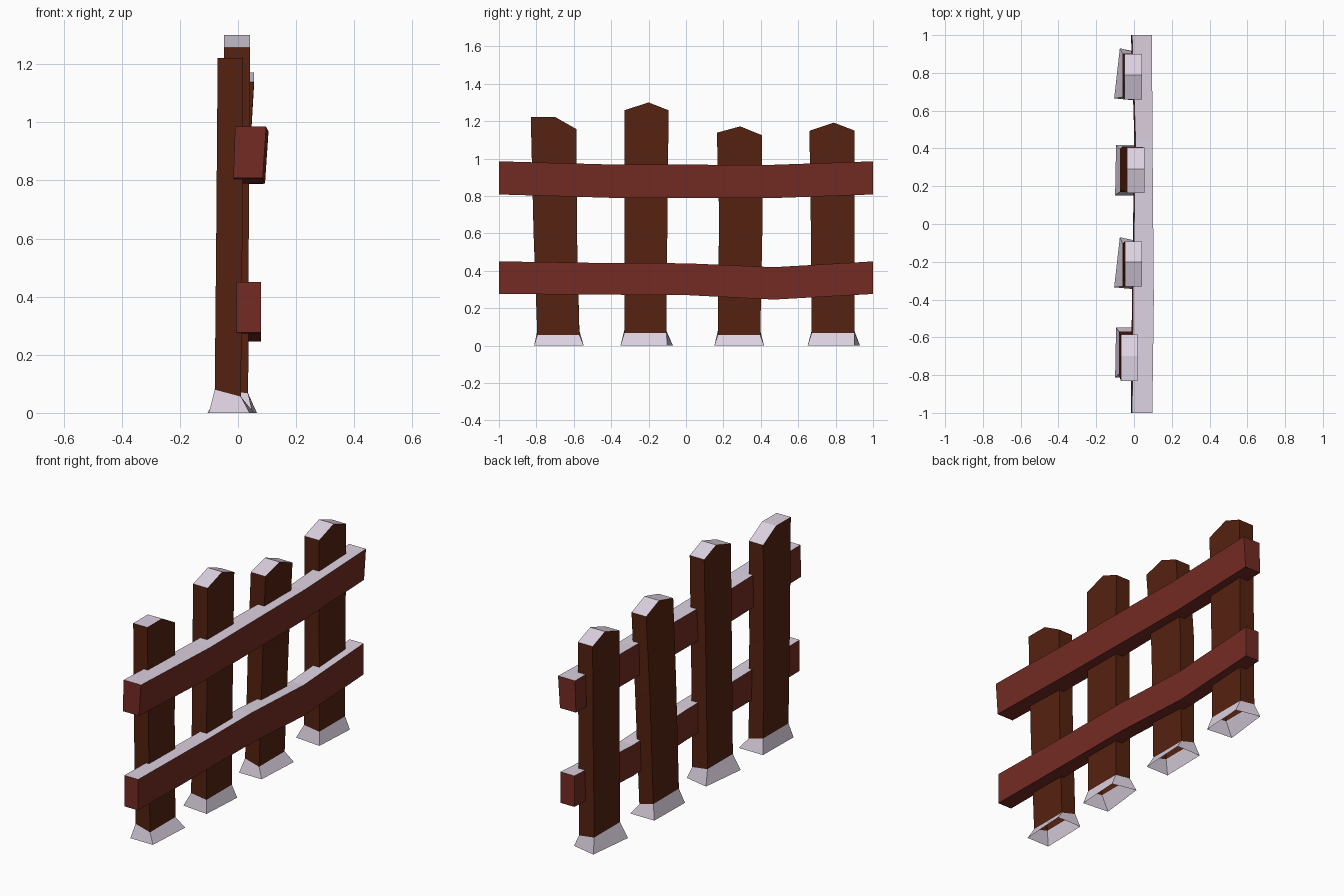
import bpy, bmesh

if "Cube" in bpy.data.objects:
    bpy.data.objects.remove(bpy.data.objects["Cube"])

def material(name, rgb):
    m = bpy.data.materials.new(name)
    m.diffuse_color = (*rgb, 1)
    m.use_nodes = True
    m.node_tree.nodes["Principled BSDF"].inputs["Base Color"].default_value = m.diffuse_color
    return m

BROWN = material("dark brown wood", (0.091, 0.016, 0.005))
RED = material("red brown wood", (0.175, 0.024, 0.017))
SNOW = material("pale snow", (0.72, 0.64, 0.75))

def build(name, verts, faces, mats):
    """faces: list of (indices, material slot)"""
    me = bpy.data.meshes.new(name)
    me.from_pydata(verts, [], [f for f, _ in faces])
    for m in mats:
        me.materials.append(m)
    for p, (_, slot) in zip(me.polygons, faces):
        p.material_index = slot
    me.update()
    ob = bpy.data.objects.new(name, me)
    bpy.context.collection.objects.link(ob)
    bm = bmesh.new()
    bm.from_mesh(me)
    bmesh.ops.recalc_face_normals(bm, faces=bm.faces)
    bm.to_mesh(me)
    bm.free()
    return ob

def picket(name, low, mid, top, skirt):
    """low/mid: x0, x1, y0, y1, zs; top: x0, x1 and three (y, z) points."""
    x0, x1, y0, y1, za, zb = low
    v = [(x0, y0, za), (x1, y0, zb), (x1, y1, zb), (x0, y1, za)]
    x0, x1, y0, y1, z = mid
    v += [(x0, y0, z), (x1, y0, z), (x1, y1, z), (x0, y1, z)]
    a, b, pts = top
    v += [(a, y, z) for y, z in pts] + [(b, y, z) for y, z in pts]
    f = [((i, (i + 1) % 4, 4 + (i + 1) % 4, 4 + i), 0) for i in range(4)]
    f += [((4, 5, 11, 8), 0), ((5, 6, 13, 12, 11), 0),
          ((6, 7, 10, 13), 0), ((7, 4, 8, 9, 10), 0),
          ((8, 11, 12, 9), 1), ((9, 12, 13, 10), 1)]
    build(name, v, f, [BROWN, SNOW])
    # open snow skirt around the foot
    sv = v[:4] + [(x, y, 0) for x, y in skirt]
    sf = [((i, (i + 1) % 4, 4 + (i + 1) % 4, 4 + i), 0) for i in range(4)]
    build(name + "_snow_foot", sv, sf, [SNOW])

def square_skirt(y):
    return [(-0.10, y - 0.135), (0.04, y - 0.135), (0.055, y + 0.13), (-0.095, y + 0.13)]

def skewed_skirt(y):
    return [(-0.105, y - 0.135), (0.05, y - 0.15), (0.065, y + 0.10), (-0.075, y + 0.13)]

picket("picket_1", (-0.08, 0.01, -0.795, -0.57, 0.08, 0.056),
       (-0.075, 0.015, -0.815, -0.583, 0.6),
       (-0.07, 0.018, [(-0.83, 1.222), (-0.70, 1.222), (-0.585, 1.157)]),
       square_skirt(-0.677))
picket("picket_2", (-0.06, 0.035, -0.33, -0.105, 0.08, 0.067),
       (-0.055, 0.037, -0.33, -0.10, 0.6),
       (-0.048, 0.042, [(-0.33, 1.258), (-0.20, 1.30), (-0.093, 1.258)]),
       skewed_skirt(-0.20))
picket("picket_3", (-0.075, 0.012, 0.17, 0.397, 0.08, 0.056),
       (-0.062, 0.03, 0.177, 0.41, 0.7),
       (-0.036, 0.055, [(0.165, 1.138), (0.29, 1.172), (0.405, 1.125)]),
       square_skirt(0.287))
picket("picket_4", (-0.06, 0.035, 0.672, 0.90, 0.08, 0.067),
       (-0.055, 0.037, 0.668, 0.902, 0.6),
       (-0.05, 0.042, [(0.66, 1.148), (0.79, 1.192), (0.90, 1.15)]),
       skewed_skirt(0.80))

def rail(name, sections, lean):
    """sections: y, x0, x1, z0, z1 along the rail; snow covers the top."""
    v, f = [], []
    for y, x0, x1, z0, z1 in sections:
        v += [(x0 - lean / 2, y, z0), (x1 - lean, y, z0), (x1, y, z1), (x0, y, z1)]
    for s in range(len(sections) - 1):
        for i in range(4):
            j = (i + 1) % 4
            f.append(((4*s + i, 4*s + j, 4*s + 4 + j, 4*s + 4 + i), 1 if i == 2 else 0))
    n = len(v)
    f += [((0, 1, 2, 3), 0), ((n - 4, n - 3, n - 2, n - 1), 0)]
    build(name, v, f, [RED, SNOW])

rail("upper_rail", [(-1, -0.01, 0.097, 0.808, 0.985), (-0.4, -0.005, 0.105, 0.79, 0.968),
                    (0.45, 0.008, 0.098, 0.788, 0.966), (1, -0.01, 0.095, 0.808, 0.985)], 0.012)
rail("lower_rail", [(-1, -0.006, 0.08, 0.276, 0.45), (-0.4, -0.004, 0.08, 0.272, 0.441),
                    (0, -0.004, 0.08, 0.27, 0.44), (0.47, 0.0, 0.08, 0.246, 0.419),
                    (1, -0.006, 0.08, 0.276, 0.45)], 0.0)
